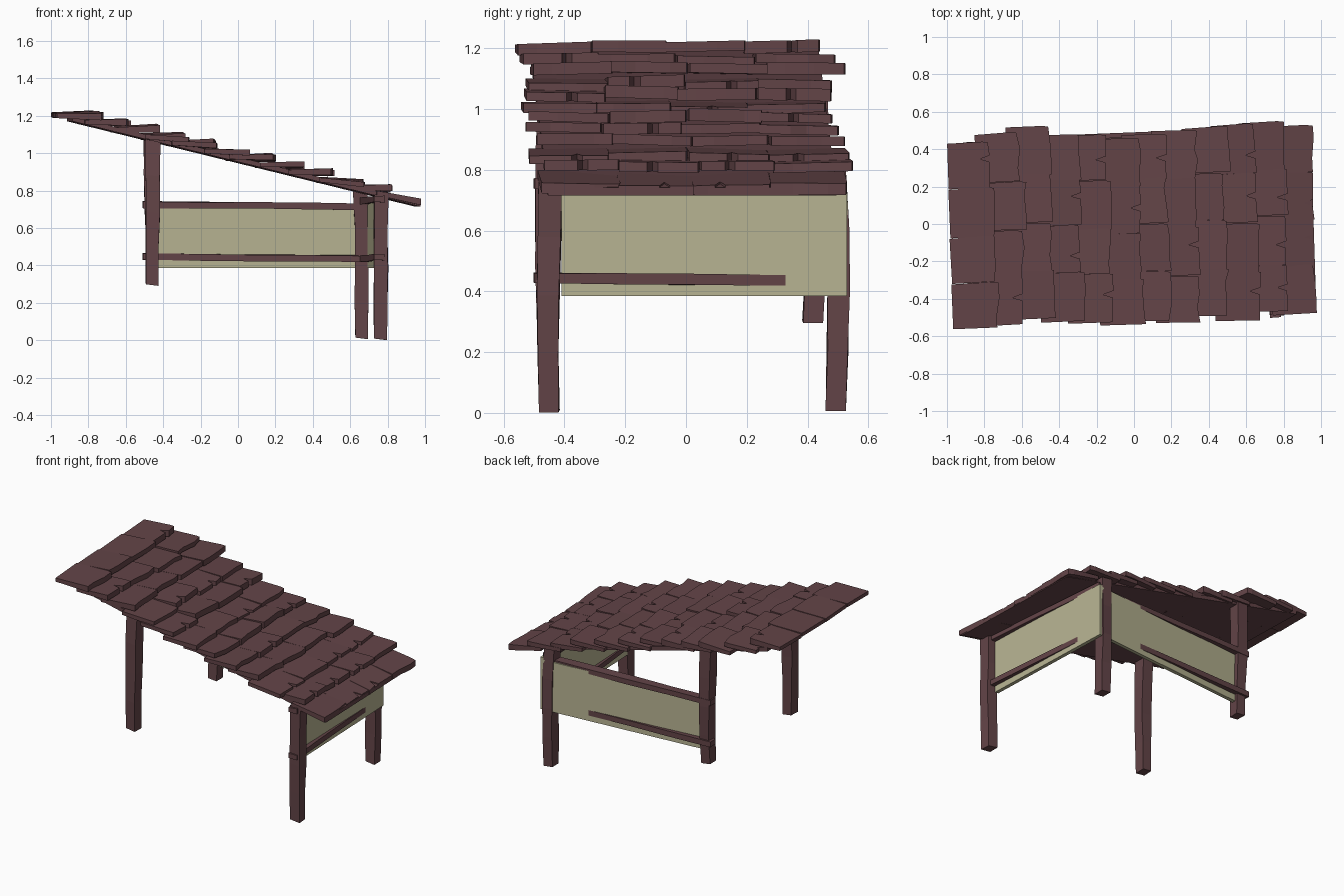
import bpy, bmesh, math, random
from mathutils import Vector, Matrix

random.seed(4)
if "Cube" in bpy.data.objects:
    bpy.data.objects.remove(bpy.data.objects["Cube"])


def material(name, rgb):
    m = bpy.data.materials.new(name)
    m.use_nodes = True
    m.diffuse_color = (*rgb, 1)
    m.node_tree.nodes["Principled BSDF"].inputs["Base Color"].default_value = (*rgb, 1)
    return m


wood = material("dark_wood", (0.125, 0.058, 0.064))
cloth = material("pale_cloth", (0.48, 0.46, 0.29))


def finish(bm, name, mat):
    bmesh.ops.recalc_face_normals(bm, faces=bm.faces)
    mesh = bpy.data.meshes.new(name)
    bm.to_mesh(mesh)
    bm.free()
    mesh.materials.append(mat)
    obj = bpy.data.objects.new(name, mesh)
    bpy.context.collection.objects.link(obj)
    return obj


def loft(bm, rings):
    """Closed solid through rings of equal point count."""
    loops = [[bm.verts.new(p) for p in ring] for ring in rings]
    for a, b in zip(loops, loops[1:]):
        for i in range(len(a)):
            j = (i + 1) % len(a)
            bm.faces.new((a[i], a[j], b[j], b[i]))
    bm.faces.new(loops[0])
    bm.faces.new(loops[-1])


def jit(r):
    return random.uniform(-r, r)


CORNERS = ((-1, -1), (1, -1), (1, 1), (-1, 1))


def post(name, top, bottom, bow):
    """Hand-hewn square post, bowed along y, through five rings."""
    top, bottom = Vector(top), Vector(bottom)
    rings = []
    for k in range(5):
        t = k / 4
        c = bottom.lerp(top, t) + Vector((jit(.004), bow * math.sin(t * math.pi), 0))
        half = 0.033 + 0.006 * t
        rings.append([c + Vector((sx * half + jit(.003), sy * half + jit(.003), -sx * .004))
                      for sx, sy in CORNERS])
    bm = bmesh.new()
    loft(bm, rings)
    finish(bm, name, wood)


def beam(name, start, end, width, height, mat, rough=0.0, steps=1):
    """Upright bar or board between two points; width lies across the run."""
    start, end = Vector(start), Vector(end)
    d = end - start
    side = Vector((-d.y, d.x, 0)).normalized()
    rings = []
    for k in range(steps + 1):
        c = start.lerp(end, k / steps)
        rings.append([c + side * (u * width / 2) + Vector((0, 0, v * height / 2 + jit(rough)))
                      for u, v in CORNERS])
    bm = bmesh.new()
    loft(bm, rings)
    finish(bm, name, mat)


# Posts: the downhill pair stands lower than the uphill pair
post("post_front_right", (-.458, -.445, 1.075), (-.455, -.455, .295), -.01)
post("post_back_right", (-.465, .425, 1.08), (-.46, .418, .3), .012)
post("post_front_left", (.765, -.445, .775), (.762, -.45, .005), -.005)
post("post_back_left", (.655, .49, .8), (.662, .492, .01), .01)

# Cloth panels on the back and the left side
beam("back_panel", (-.44, .425, .553), (.695, .52, .553), .024, .335, cloth)
beam("side_panel", (.737, -.41, .56), (.702, .53, .56), .024, .35, cloth)

# Rails, slightly askew so that they pass through the panels
for label, z in (("lower", .442), ("upper", .72)):
    beam("back_rail_" + label, (-.51, .44, z + .005), (.7, .488, z - .006), .06, .034, wood, .003, 4)
for label, z in (("lower", .438), ("upper", .748)):
    beam("side_rail_" + label, (.757, -.5, z + .006), (.677, .51, z - .004), .06, .034, wood, .003, 4)

# Roof, built in its own turned frame
turn = Matrix.Rotation(math.radians(1.8), 4, "Z")


def deck_z(x):
    return 0.95 - 0.245 * x


bm = bmesh.new()
loft(bm, [[(x, y * .475 - .01, deck_z(x) + h) for y, h in ((-1, 0), (1, 0), (1, .026), (-1, .026))]
          for x in (-.9, .96)])
finish(bm, "roof_deck", wood).matrix_world = turn


# Shingles: wedges with the downhill end lifted, ragged and sometimes split
def shingle(bm, x0, y0, length, width, lift):
    yaw = jit(.03)
    end = [(1 + jit(.04), f) for f in (0, .3 + jit(.1), .7 + jit(.1), 1)]
    if random.random() < .35:
        f = .5 + jit(.15)
        end[1:3] = [(1, f - .07), (.78, f), (1.01, f + .07)]
    outline = [(0, 0)] + end + [(.85, 1.02), (0, 1)]
    thick = .034 + jit(.007)
    tilt = jit(.008)
    rings = []
    for top in (0, 1):
        ring = []
        for s, f in outline:
            x = x0 + s * length - yaw * (f - .5) * width
            y = y0 + f * width + yaw * s * length
            z = deck_z(x) + s * lift + tilt * (f - .5) + top * (.024 + s * (thick - .024))
            ring.append((x, y, z))
        rings.append(ring)
    loft(bm, rings)


ROW_SHIFT = (-.01, 0, .03, .01, 0, -.015, .005, -.01, .02, -.01, .035, .01)
bm = bmesh.new()
for row, shift in enumerate(ROW_SHIFT):
    last = row == len(ROW_SHIFT) - 1
    x0 = -.985 + row * .156
    lift = .005 if last else (.05 if row < 8 else .042) + jit(.008)
    y = -.522 + shift
    for col in range(4):
        width = .252 + jit(.012)
        shingle(bm, x0 + jit(.012) * (row > 0), y, .235 + jit(.012) * (not last), width - .003,
                lift + jit(.006) * (not last))
        y += width
finish(bm, "roof_shingles", wood).matrix_world = turn
